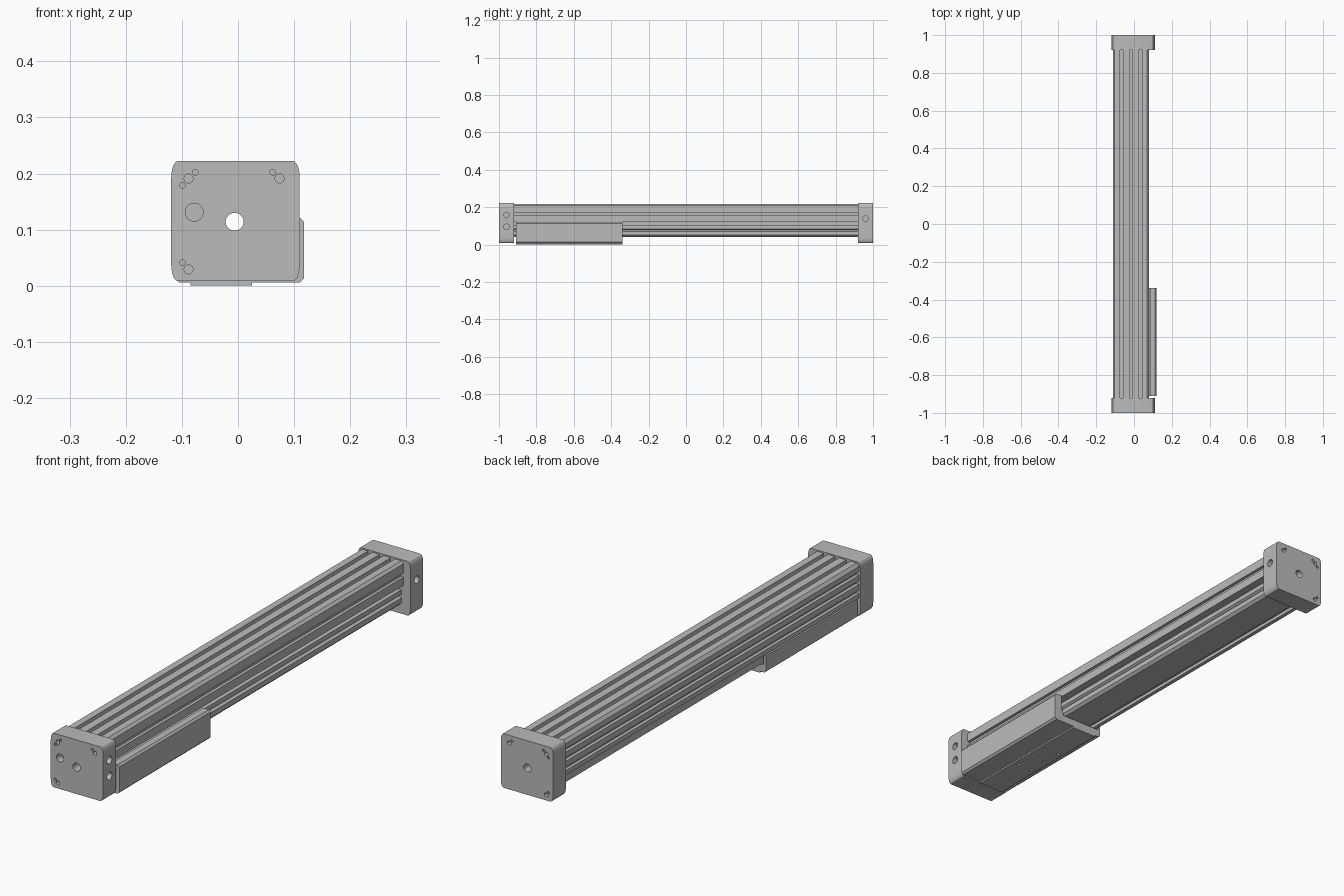
import bpy, bmesh, math
from mathutils import Matrix, Vector

cube = bpy.data.objects.get("Cube")
if cube:
    bpy.data.objects.remove(cube, do_unlink=True)

grey = bpy.data.materials.new("machined grey")
grey.use_nodes = True
COLOR = (0.5, 0.5, 0.5, 1)
grey.diffuse_color = COLOR
grey.node_tree.nodes["Principled BSDF"].inputs["Base Color"].default_value = COLOR


def add_object(name, bm):
    bmesh.ops.recalc_face_normals(bm, faces=bm.faces)
    mesh = bpy.data.meshes.new(name)
    bm.to_mesh(mesh)
    bm.free()
    mesh.materials.append(grey)
    obj = bpy.data.objects.new(name, mesh)
    bpy.context.collection.objects.link(obj)
    return obj


def extrude(name, profile, y0, y1):
    """Solid with an (x, z) profile swept along y."""
    bm = bmesh.new()
    face = bm.faces.new([bm.verts.new((x, y0, z)) for x, z in profile])
    new = bmesh.ops.extrude_face_region(bm, geom=[face])["geom"]
    verts = [v for v in new if isinstance(v, bmesh.types.BMVert)]
    bmesh.ops.translate(bm, verts=verts, vec=(0, y1 - y0, 0))
    return add_object(name, bm)


def drill(obj, holes):
    """Cut cylinders given as (centre, axis, radius, full length)."""
    bm = bmesh.new()
    for centre, axis, radius, length in holes:
        turn = Vector((0, 0, 1)).rotation_difference(Vector(axis)).to_matrix().to_4x4()
        bmesh.ops.create_cone(bm, cap_ends=True, segments=24, radius1=radius,
                              radius2=radius, depth=length,
                              matrix=Matrix.Translation(centre) @ turn)
    cutter = add_object("hole_cutter", bm)
    cutter.hide_render = True
    mod = obj.modifiers.new("holes", "BOOLEAN")
    mod.operation, mod.solver, mod.object = "DIFFERENCE", "EXACT", cutter
    graph = bpy.context.evaluated_depsgraph_get()
    baked = bpy.data.meshes.new_from_object(obj.evaluated_get(graph))
    obj.modifiers.clear()
    obj.data = baked
    bpy.data.objects.remove(cutter, do_unlink=True)


def finish(obj):
    bpy.ops.object.select_all(action="DESELECT")
    obj.select_set(True)
    bpy.context.view_layer.objects.active = obj
    bpy.ops.object.shade_smooth_by_angle(angle=math.radians(25))


ALONG, ACROSS, UP = (0, 1, 0), (1, 0, 0), (0, 0, 1)
BORE = (-0.006, 0.114)
CAP_IN, CAP_OUT = 0.92, 1.0

# Extruded rail: top grooves, side grooves and the stepped guide side
top, left = 0.217, -0.112
rail = [(left, 0.205), (-0.102, top)]
for x in (-0.066, -0.016, 0.033):
    rail += [(x - 0.009, top), (x - 0.009, top - 0.016),
             (x + 0.009, top - 0.016), (x + 0.009, top)]
rail += [(0.07, top), (0.08, 0.208), (0.08, 0.172), (0.068, 0.172),
         (0.068, 0.155), (0.08, 0.155), (0.08, 0.122), (0.05, 0.122),
         (0.05, 0.102), (0.07, 0.102), (0.07, 0.084), (0.06, 0.077),
         (0.07, 0.07), (0.07, 0.05), (0.06, 0.04)]
rail += [(-0.06, 0.04), (-0.06, 0.053), (-0.08, 0.053), (-0.08, 0.04),
         (-0.096, 0.04), (-0.096, 0.08), (left, 0.08)]
for z in (0.105, 0.142, 0.178):
    rail += [(left, z - 0.007), (left + 0.013, z - 0.007),
             (left + 0.013, z + 0.007), (left, z + 0.007)]
body = extrude("rail_body", rail, -CAP_IN, CAP_IN)
drill(body, [((BORE[0], 0, BORE[1]), ALONG, 0.018, 2.2)])
finish(body)

# End caps with tall, shallow rounded corners
def corner(cx, cz, sx, sz):
    pts = [(cx + sx * 0.012 * math.cos(a), cz + sz * 0.03 * math.sin(a))
           for a in (i * math.pi / 12 for i in range(7))]
    return pts if sx * sz > 0 else pts[::-1]

outline = (corner(0.098, 0.192, 1, 1) + corner(-0.107, 0.192, -1, 1)
           + corner(-0.107, 0.038, -1, -1) + corner(0.098, 0.038, 1, -1))
screws = [(-0.088, 0.191), (0.074, 0.191), (-0.088, 0.029)]
pins = [(-0.099, 0.179), (-0.076, 0.202), (0.062, 0.202), (-0.099, 0.041)]

for name, side, ports in (("front_cap", -1, ((0.158, -0.96), (0.095, -0.96))),
                          ("back_cap", 1, ((0.138, 0.96),))):
    cap = extrude(name, outline, side * CAP_IN, side * CAP_OUT)
    end = side * CAP_OUT
    holes = [((BORE[0], side * 0.96, BORE[1]), ALONG, 0.016, 0.3)]
    holes += [((x, end, z), ALONG, 0.008, 0.06) for x, z in screws]
    holes += [((x, end, z), ALONG, 0.005, 0.012) for x, z in pins]
    holes += [((0.11, y, z), ACROSS, 0.015, 0.05) for z, y in ports]
    if side < 0:
        holes.append(((-0.078, end, 0.131), ALONG, 0.016, 0.06))
    drill(cap, holes)
    finish(cap)

# Carriage wrapping under the rail and up its guide side
carriage_profile = [
    (-0.085, 0.006), (-0.085, 0.0), (0.025, 0.0), (0.025, 0.006),
    (0.11, 0.006), (0.118, 0.014), (0.118, 0.113), (0.111, 0.121),
    (0.085, 0.121), (0.085, 0.06), (0.074, 0.036), (-0.1, 0.036),
    (-0.1, 0.074), (-0.112, 0.074), (-0.112, 0.012), (-0.105, 0.006)]
carriage = extrude("carriage", carriage_profile, -0.91, -0.34)
drill(carriage, [((x, -0.62 + dy, 0), UP, 0.006, 0.04)
                 for x in (0.0, -0.063) for dy in (-0.08, 0, 0.08)])
finish(carriage)
